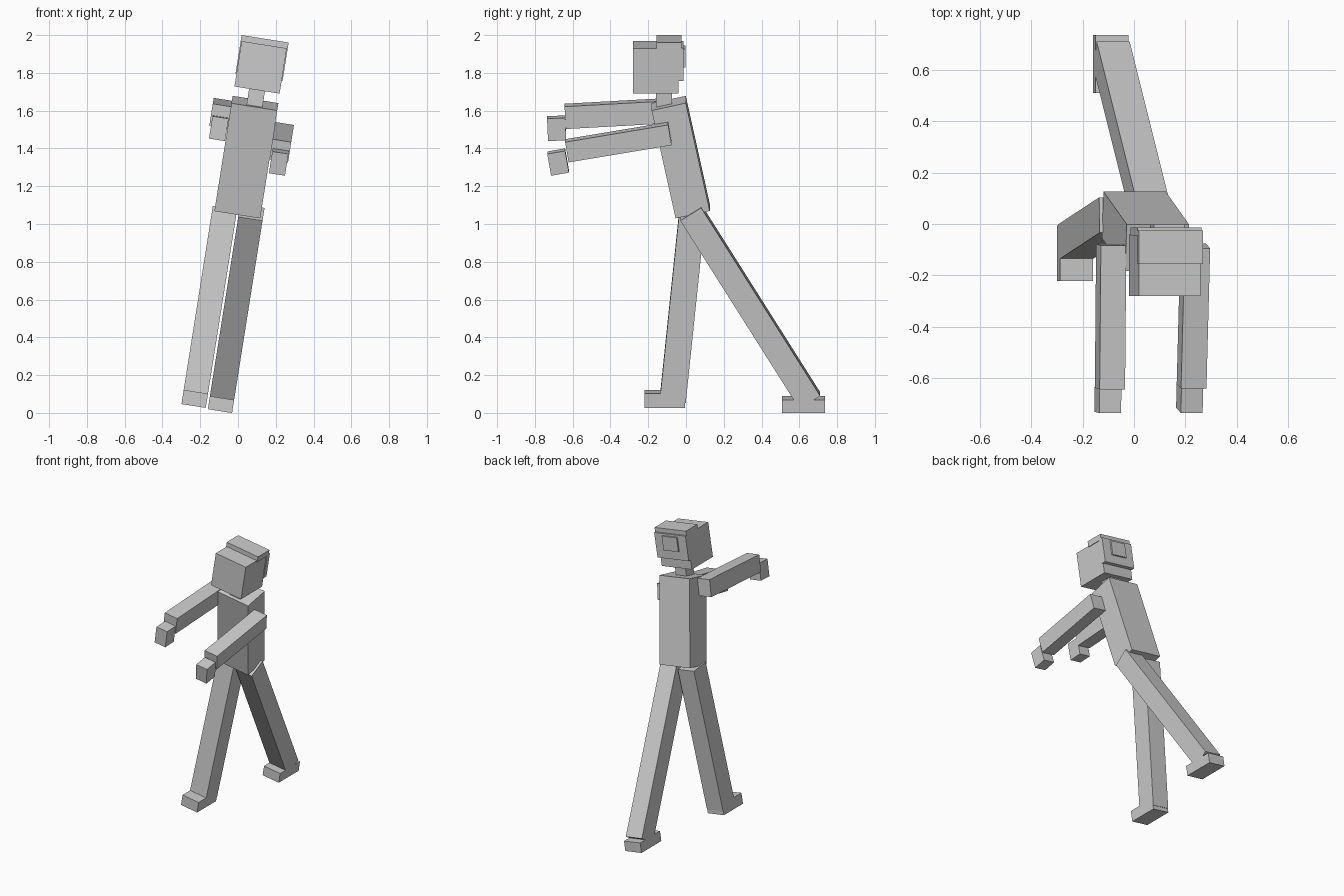
import bpy, bmesh
from math import radians, atan2, hypot
from mathutils import Matrix, Vector

old = bpy.data.objects.get("Cube")
if old:
    bpy.data.objects.remove(old, do_unlink=True)

grey = bpy.data.materials.new("plain_grey")
grey.use_nodes = True
tone = (0.6, 0.6, 0.6, 1)
grey.diffuse_color = tone
grey.node_tree.nodes["Principled BSDF"].inputs["Base Color"].default_value = tone

# The whole figure leans sideways about its feet
LEAN = Matrix.Translation((-0.17, 0, 0)) @ Matrix.Rotation(radians(9), 4, 'Y')


def box(name, center, size, pitch=0.0):
    """Box of a given size, pitched about x, then leaned with the figure."""
    bm = bmesh.new()
    bmesh.ops.create_cube(bm, size=1)
    bm.transform(LEAN @ Matrix.Translation(center)
                 @ Matrix.Rotation(pitch, 4, 'X')
                 @ Matrix.Diagonal((*size, 1)))
    mesh = bpy.data.meshes.new(name)
    bm.to_mesh(mesh)
    bm.free()
    mesh.materials.append(grey)
    obj = bpy.data.objects.new(name, mesh)
    bpy.context.collection.objects.link(obj)
    return obj


def leg(name, x, top, bottom, depth):
    """Straight leg between two (y, z) end points."""
    dy, dz = top[0] - bottom[0], top[1] - bottom[1]
    mid = (x, (top[0] + bottom[0]) / 2, (top[1] + bottom[1]) / 2)
    box(name, mid, (0.13, depth, hypot(dy, dz)), atan2(-dy, dz))


# Torso and neck
box("torso", (0, -0.028, 1.371), (0.245, 0.185, 0.592), radians(12.4))
box("neck", (0, -0.117, 1.68), (0.085, 0.085, 0.13))

# Head with a stepped cap of hair
box("head", (0, -0.16, 1.852), (0.242, 0.24, 0.243))
box("hair_top", (0, -0.09, 1.985), (0.252, 0.13, 0.04))
box("hair_back", (0, -0.029, 1.887), (0.252, 0.032, 0.175))
box("hair_knot", (0, -0.014, 1.91), (0.12, 0.024, 0.1))

# Arms reaching forward
box("right_arm", (-0.17, -0.36, 1.578), (0.1, 0.56, 0.12), radians(3.2))
box("right_hand", (-0.168, -0.685, 1.499), (0.086, 0.096, 0.12), radians(2.5))
box("left_arm", (0.172, -0.358, 1.478), (0.1, 0.553, 0.11), radians(9.6))
box("left_hand", (0.174, -0.677, 1.372), (0.086, 0.096, 0.118), radians(10))

# Striding legs and feet
leg("right_leg", -0.07, (0.035, 1.08), (-0.07, 0.06), 0.138)
leg("left_leg", 0.072, (0.025, 1.086), (0.655, 0.078), 0.13)
box("right_foot", (-0.07, -0.113, 0.064), (0.13, 0.216, 0.076))
box("left_foot", (0.072, 0.622, 0.056), (0.13, 0.226, 0.07))
